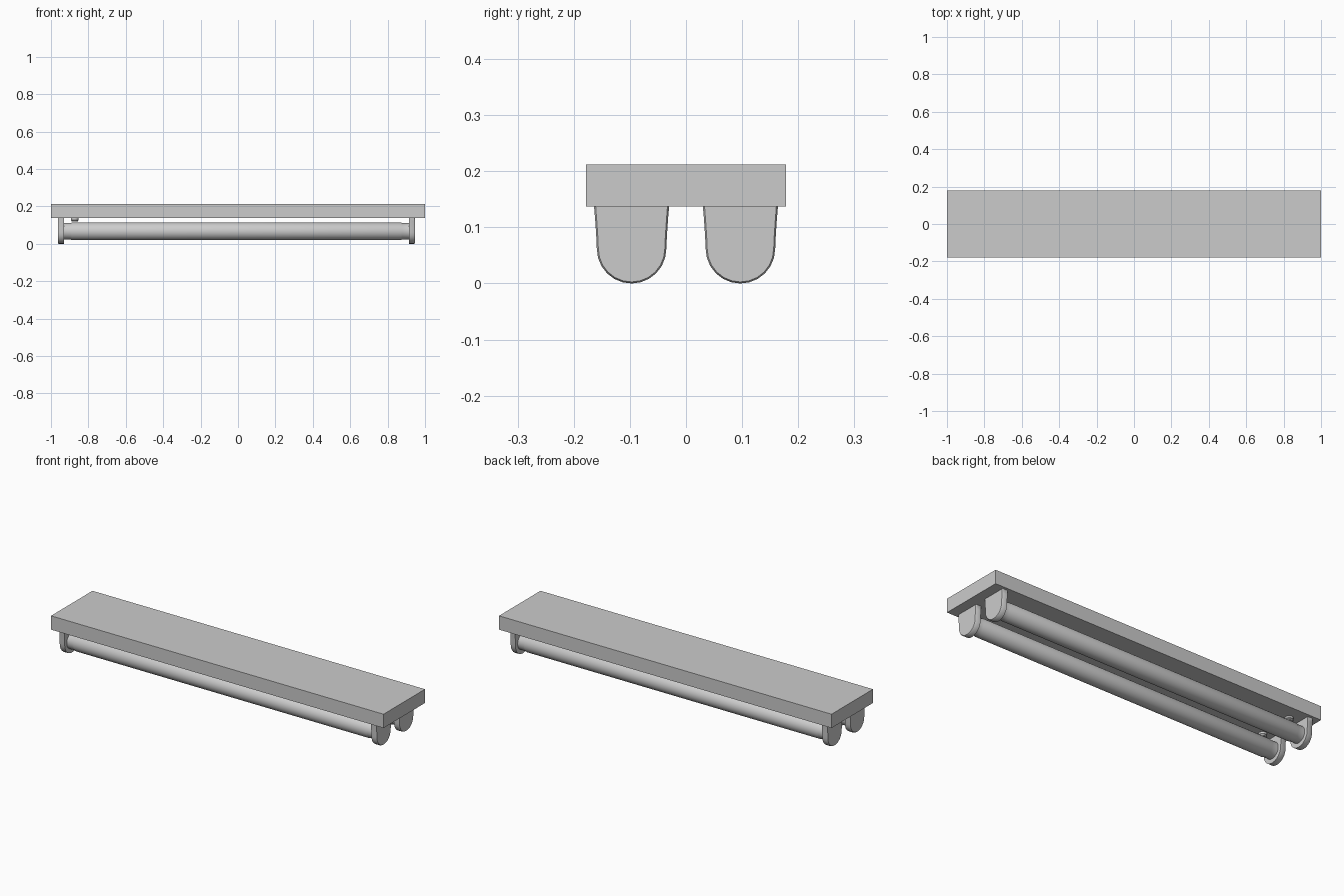
import bpy, bmesh, math

if "Cube" in bpy.data.objects:
    bpy.data.objects.remove(bpy.data.objects["Cube"])

def finish(name, bm, smooth=True):
    bmesh.ops.recalc_face_normals(bm, faces=bm.faces)
    me = bpy.data.meshes.new(name)
    bm.to_mesh(me)
    bm.free()
    ob = bpy.data.objects.new(name, me)
    bpy.context.collection.objects.link(ob)
    if smooth:
        bpy.ops.object.select_all(action='DESELECT')
        ob.select_set(True)
        bpy.context.view_layer.objects.active = ob
        bpy.ops.object.shade_smooth_by_angle(angle=math.radians(35))
    return ob

def lathe(name, profile, place, n=32):
    """Closed surface of revolution; profile = (position along axis, radius)."""
    bm = bmesh.new()
    rings = [[bm.verts.new(place(a, r * math.cos(2 * math.pi * i / n), r * math.sin(2 * math.pi * i / n)))
              for i in range(n)] for a, r in profile]
    for p, q in zip(rings, rings[1:]):
        for i in range(n):
            j = (i + 1) % n
            bm.faces.new((p[i], p[j], q[j], q[i]))
    bm.faces.new(rings[0])
    bm.faces.new(rings[-1])
    return finish(name, bm)

def holder(name, x_out, x_in, yc):
    """U-shaped end plate with a softened outer rim."""
    half = [(0.067, 0.138), (0.065, 0.115), (0.063, 0.085), (0.062, 0.062)]
    arc = [(0.062 * math.cos(math.radians(a)), 0.062 - 0.062 * math.sin(math.radians(a)))
           for a in range(15, 180, 15)]
    outline = half + arc + [(-y, z) for y, z in reversed(half)]
    d = 1 if x_in > x_out else -1
    bm = bmesh.new()
    rings = []
    for x, k in ((x_out, 0.955), (x_out + d * 0.004, 1.0), (x_in, 1.0)):
        rings.append([bm.verts.new((x, yc + y * k, 0.062 + (z - 0.062) * k if z < 0.13 else z))
                      for y, z in outline])
    m = len(outline)
    for p, q in zip(rings, rings[1:]):
        for i in range(m):
            j = (i + 1) % m
            bm.faces.new((p[i], p[j], q[j], q[i]))
    bm.faces.new(rings[0])
    bm.faces.new(rings[-1])
    return finish(name, bm)

# Housing box
bm = bmesh.new()
bmesh.ops.create_cube(bm, size=1)
for v in bm.verts:
    v.co = (v.co.x * 2, v.co.y * 0.356, 0.1745 + v.co.z * 0.075)
finish("housing", bm, smooth=False)

TUBE_Z = 0.067
for side, yc in (("front", -0.097), ("back", 0.097)):
    # End holders
    holder(f"{side}_holder_left", -0.963, -0.931, yc)
    holder(f"{side}_holder_right", 0.945, 0.914, yc)
    along_x = lambda a, u, v, yc=yc: (a, yc + u, TUBE_Z + v)
    # Tube with slightly narrower end caps
    lathe(f"{side}_tube",
          [(-0.935, 0.044), (-0.895, 0.044), (-0.888, 0.047),
           (0.871, 0.047), (0.878, 0.044), (0.918, 0.044)], along_x)
    # Starter under the housing
    along_z = lambda a, u, v, yc=yc: (-0.873 + u, yc + v, a)
    lathe(f"{side}_starter",
          [(0.138, 0.021), (0.127, 0.021), (0.125, 0.018), (0.119, 0.017)], along_z, 24)
